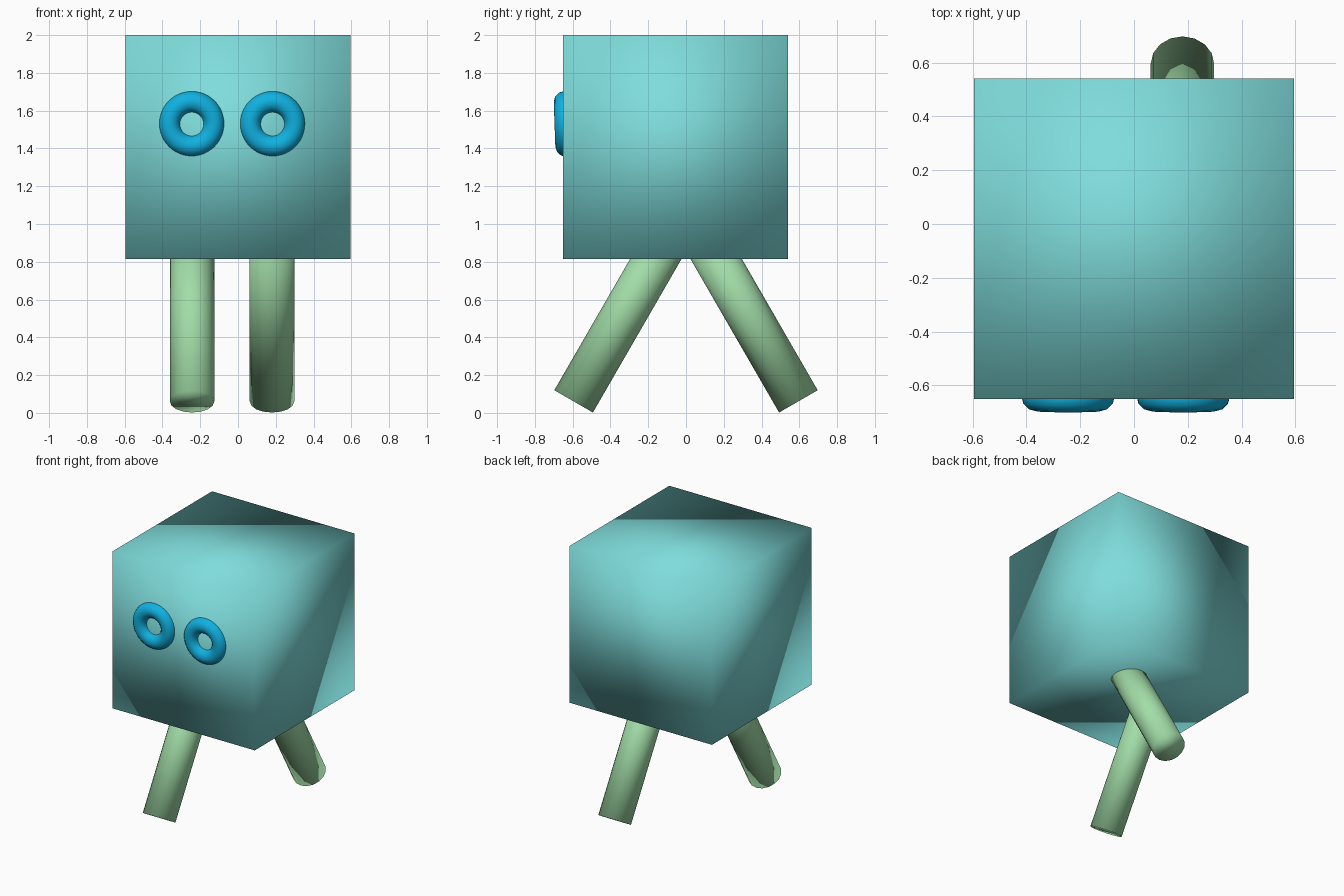
import bpy
from math import radians, sin, cos

if "Cube" in bpy.data.objects:
    bpy.data.objects.remove(bpy.data.objects["Cube"])


def material(name, color):
    mat = bpy.data.materials.new(name)
    mat.diffuse_color = (*color, 1)
    mat.use_nodes = True
    mat.node_tree.nodes["Principled BSDF"].inputs["Base Color"].default_value = mat.diffuse_color
    return mat


BODY = material("pale_teal", (0.21, 0.72, 0.71))
LEG = material("pale_green", (0.36, 0.72, 0.39))
EYE = material("bright_blue", (0.005, 0.44, 0.75))


def finish(name, mat):
    """Name, colour and fully smooth the newest object."""
    obj = bpy.context.object
    obj.name = name
    obj.data.materials.append(mat)
    bpy.ops.object.shade_smooth()
    return obj


# Cube body
bpy.ops.mesh.primitive_cube_add(size=1, location=(0, -0.055, 1.4075))
bpy.context.object.scale = (1.19, 1.19, 1.185)
finish("body", BODY)

# Ring eyes, half sunk into the front face and tilted slightly
for name, x in (("left_eye", -0.245), ("right_eye", 0.183)):
    bpy.ops.mesh.primitive_torus_add(
        major_radius=0.117, minor_radius=0.057,
        major_segments=48, minor_segments=12,
        location=(x, -0.639, 1.53), rotation=(radians(92), 0, 0))
    finish(name, EYE)

# Striding legs: one forward, one back, each running up into the body
LENGTH, RADIUS, LEAN = 1.15, 0.118, radians(30)
for name, x, side in (("front_leg", -0.243, -1), ("back_leg", 0.18, 1)):
    foot_y, foot_z = side * 0.595, RADIUS * sin(LEAN) + 0.002
    bpy.ops.mesh.primitive_cylinder_add(
        vertices=16, radius=RADIUS, depth=LENGTH,
        location=(x, foot_y - side * sin(LEAN) * LENGTH / 2,
                  foot_z + cos(LEAN) * LENGTH / 2),
        rotation=(side * LEAN, 0, 0))
    finish(name, LEG)
